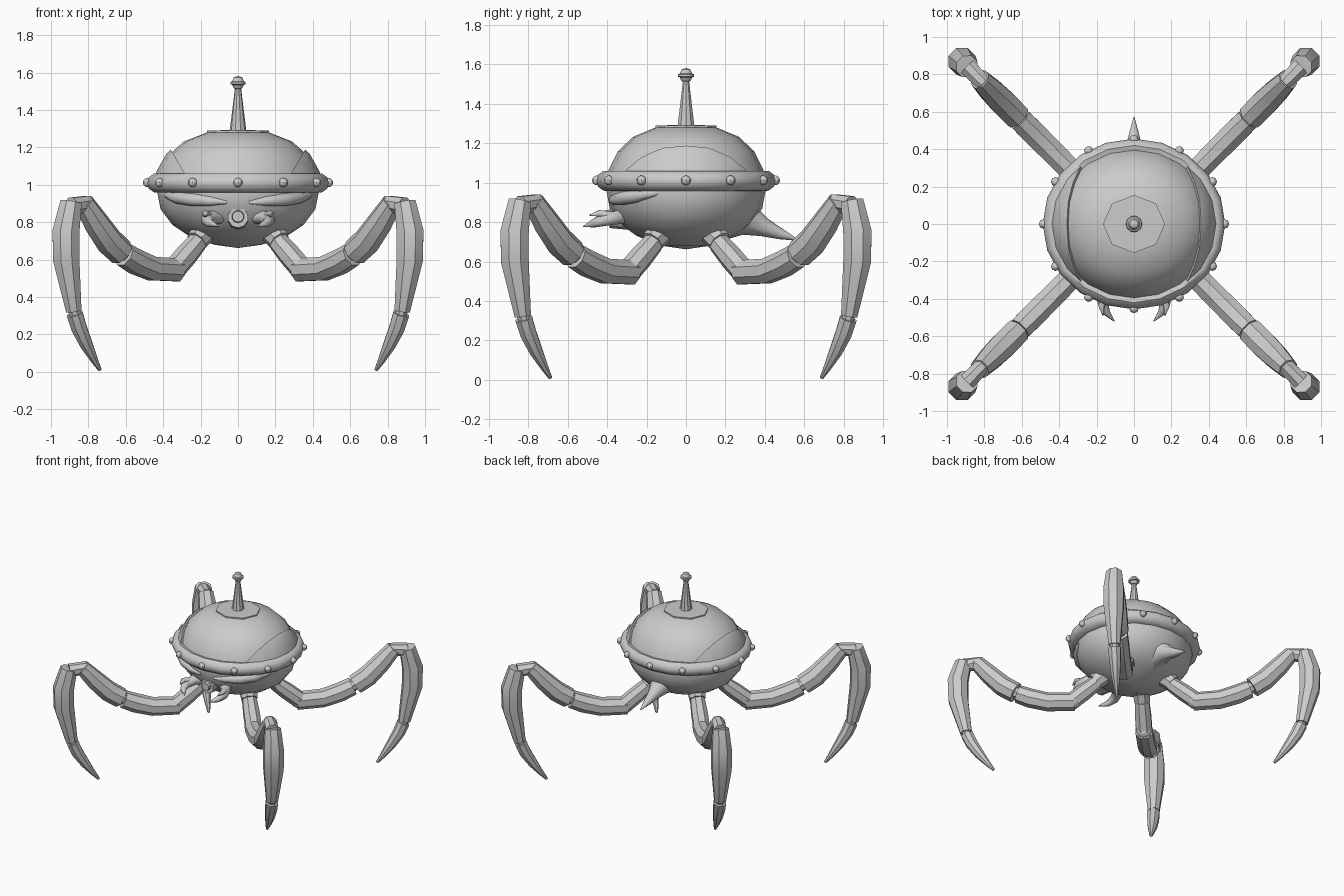
import bpy, bmesh, math
from mathutils import Vector

if "Cube" in bpy.data.objects:
    bpy.data.objects.remove(bpy.data.objects["Cube"])

SX = 1.07  # the body is slightly wider than deep


def finish(bm, name, angle=35):
    bmesh.ops.remove_doubles(bm, verts=bm.verts, dist=0.0002)
    bmesh.ops.recalc_face_normals(bm, faces=bm.faces)
    me = bpy.data.meshes.new(name)
    bm.to_mesh(me)
    bm.free()
    ob = bpy.data.objects.new(name, me)
    bpy.context.collection.objects.link(ob)
    bpy.ops.object.select_all(action='DESELECT')
    bpy.context.view_layer.objects.active = ob
    ob.select_set(True)
    bpy.ops.object.shade_smooth_by_angle(angle=math.radians(angle))
    return ob


def lathe_bm(profile, sides, sx=SX, closed=False):
    bm = bmesh.new()
    rings = []
    for r, z in profile:
        rings.append([bm.verts.new((sx * r * math.cos(2 * math.pi * i / sides),
                                    r * math.sin(2 * math.pi * i / sides), z))
                      for i in range(sides)])
    pairs = list(zip(rings, rings[1:]))
    if closed:
        pairs.append((rings[-1], rings[0]))
    for a, b in pairs:
        for i in range(sides):
            j = (i + 1) % sides
            bm.faces.new((a[i], a[j], b[j], b[i]))
    if not closed:
        bm.faces.new(rings[0])
        bm.faces.new(rings[-1])
    return bm


def tube_bm(bm, pts, side, sides=8):
    """Tapered bent tube through (position, radius) points, capped."""
    side = Vector(side).normalized()
    rings = []
    for i, (p, r) in enumerate(pts):
        t = (pts[min(i + 1, len(pts) - 1)][0] - pts[max(i - 1, 0)][0]).normalized()
        w = (side - t * side.dot(t)).normalized()
        n = t.cross(w)
        rings.append([bm.verts.new(p + r * (math.cos(a) * w + math.sin(a) * n))
                      for a in [2 * math.pi * (k + 0.5) / sides for k in range(sides)]])
    for a, b in zip(rings, rings[1:]):
        for i in range(sides):
            j = (i + 1) % sides
            bm.faces.new((a[i], a[j], b[j], b[i]))
    bm.faces.new(rings[0])
    bm.faces.new(rings[-1])


def ball(bm, pos, r, u=10, v=8):
    g = bmesh.ops.create_uvsphere(bm, u_segments=u, v_segments=v, radius=r)
    bmesh.ops.translate(bm, verts=g['verts'], vec=pos)


# Body: dome, rim, bowl
dome = [(0.40, 1.03), (0.393, 1.065), (0.345, 1.16), (0.27, 1.232), (0.155, 1.28), (0.0005, 1.287)]
finish(lathe_bm(dome, 20), "dome")
rim = [(0.38, 1.05), (0.42, 1.06), (0.446, 1.04), (0.456, 1.01), (0.446, 0.98), (0.42, 0.96), (0.38, 0.955)]
finish(lathe_bm(rim, 20, closed=True), "rim", 50)
bowl = [(0.40, 0.98), (0.403, 0.955), (0.387, 0.87), (0.328, 0.786), (0.25, 0.73), (0.12, 0.68), (0.0005, 0.662)]
finish(lathe_bm(bowl, 20), "bowl", 60)
finish(lathe_bm([(0.155, 1.27), (0.155, 1.29), (0.0005, 1.294)], 8), "top_plate")

# Raised side panels: a slightly larger dome cut by slanted planes
for s in (-1, 1):
    bm = lathe_bm([(r * 1.035, z + 0.008) for r, z in dome], 20)
    bmesh.ops.bisect_plane(bm, geom=bm.verts[:] + bm.edges[:] + bm.faces[:],
                           plane_co=(s * 0.29, 0, 1.07), plane_no=(s * 0.12, 0, -0.07),
                           clear_inner=True)
    bmesh.ops.holes_fill(bm, edges=[e for e in bm.edges if e.is_boundary])
    finish(bm, "side_panel")

# Rim bolts
bm = bmesh.new()
for i in range(12):
    a = math.radians(30 * i)
    ball(bm, (0.484 * math.cos(a), 0.452 * math.sin(a), 1.012), 0.025, 8, 6)
finish(bm, "rim_bolts")

# Antenna
finish(lathe_bm([(0.045, 1.28), (0.043, 1.30), (0.016, 1.52), (0.0005, 1.525)], 10, 1), "antenna_mast")
finish(lathe_bm([(0.0005, 1.508), (0.022, 1.515), (0.032, 1.535), (0.041, 1.538), (0.041, 1.55),
                 (0.032, 1.553), (0.022, 1.575), (0.0005, 1.582)], 12, 1), "antenna_knob")

# Brows wrapped around the front of the bowl
for s in (-1, 1):
    bm = bmesh.new()
    pts = []
    for deg, z, r in ((8, 0.905, 0.008), (20, 0.912, 0.026), (35, 0.92, 0.036),
                      (50, 0.93, 0.033), (63, 0.943, 0.02), (75, 0.953, 0.006)):
        a = math.radians(deg)
        pts.append((Vector((s * 0.39 * SX * math.sin(a), -0.39 * math.cos(a), z)), r))
    tube_bm(bm, pts, (0, 0, 1))
    finish(bm, "brow", 60)

# Mouth and forked mandibles
bm = bmesh.new()
V = Vector
tube_bm(bm, [(V((0, -0.28, 0.82)), 0.06), (V((0, -0.385, 0.825)), 0.055)], (1, 0, 0), 10)
tube_bm(bm, [(V((0, -0.38, 0.83)), 0.035), (V((0, -0.41, 0.83)), 0.03)], (1, 0, 0), 10)
finish(bm, "mouth")
for s in (-1, 1):
    bm = bmesh.new()
    for path in (((0.07, -0.29, 0.83, 0.035), (0.14, -0.35, 0.825, 0.038), (0.165, -0.42, 0.81, 0.033),
                  (0.15, -0.47, 0.793, 0.022), (0.105, -0.52, 0.778, 0.003)),
                 ((0.15, -0.38, 0.83, 0.025), (0.175, -0.44, 0.845, 0.018), (0.165, -0.49, 0.835, 0.003))):
        tube_bm(bm, [(V((s * x, y, z)), r) for x, y, z, r in path], (0, 0, 1))
    finish(bm, "mandible", 60)

# Tail spike
bm = bmesh.new()
tube_bm(bm, [(V((0, 0.25, 0.835)), 0.13), (V((0, 0.32, 0.81)), 0.08), (V((0, 0.40, 0.772)), 0.047),
             (V((0, 0.48, 0.74)), 0.028), (V((0, 0.57, 0.708)), 0.003)], (1, 0, 0), 10)
finish(bm, "tail_spike", 60)

# Legs: (distance along x, height, radius) for each segment
SEGMENTS = {
    "hip": ((0.18, 0.75, 0.066), (0.222, 0.70, 0.06)),
    "upper_leg": ((0.215, 0.695, 0.055), (0.275, 0.625, 0.062), (0.335, 0.555, 0.062)),
    "inner_leg": ((0.325, 0.545, 0.066), (0.46, 0.552, 0.068), (0.55, 0.59, 0.07), (0.612, 0.628, 0.066)),
    "middle_leg": ((0.625, 0.64, 0.074), (0.69, 0.70, 0.076), (0.76, 0.80, 0.07), (0.825, 0.905, 0.056)),
    "lower_leg": ((0.893, 0.905, 0.062), (0.92, 0.75, 0.078), (0.918, 0.60, 0.076), (0.878, 0.325, 0.045)),
    "foot_claw": ((0.873, 0.31, 0.047), (0.85, 0.235, 0.045), (0.81, 0.145, 0.036),
                  (0.765, 0.058, 0.02), (0.738, 0.01, 0.01)),
    "joint_pin": ((0.58, 0.61, 0.045), (0.66, 0.67, 0.045)),
    "ankle_pin": ((0.883, 0.36, 0.034), (0.868, 0.29, 0.034)),
    "knee_link": ((0.80, 0.90, 0.045), (0.89, 0.885, 0.05)),
}
for sx in (-1, 1):
    for sy in (-1, 1):
        def leg_pos(s, z):
            return Vector((sx * s, sy * (s - 0.05), z))
        place = ("front" if sy < 0 else "back") + ("_left_" if sx < 0 else "_right_")
        for part, path in SEGMENTS.items():
            bm = bmesh.new()
            tube_bm(bm, [(leg_pos(s, z), r) for s, z, r in path], (sx, -sy, 0))
            finish(bm, place + part)
        bm = bmesh.new()
        ball(bm, leg_pos(0.335, 0.55), 0.06)
        finish(bm, place + "elbow")
